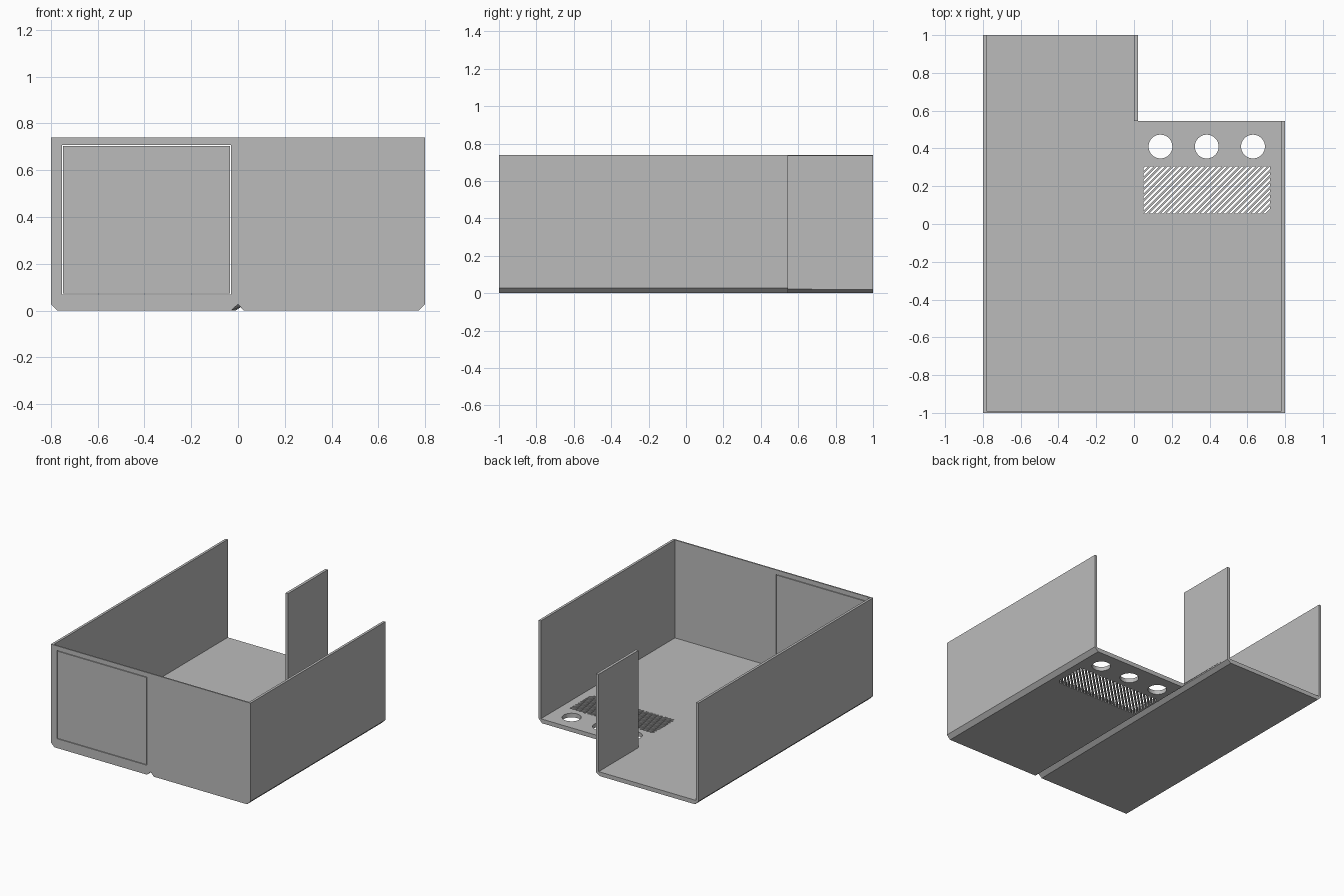
import bpy, bmesh
from mathutils import Matrix, Vector

cube = bpy.data.objects.get("Cube")
if cube:
    bpy.data.objects.remove(cube, do_unlink=True)

grey = bpy.data.materials.new("sheet_grey")
grey.use_nodes = True
grey.diffuse_color = (0.5, 0.5, 0.5, 1)
grey.node_tree.nodes["Principled BSDF"].inputs["Base Color"].default_value = (0.5, 0.5, 0.5, 1)


def finish(name, bm):
    bmesh.ops.recalc_face_normals(bm, faces=bm.faces)
    mesh = bpy.data.meshes.new(name)
    bm.to_mesh(mesh)
    bm.free()
    mesh.materials.append(grey)
    obj = bpy.data.objects.new(name, mesh)
    bpy.context.collection.objects.link(obj)
    return obj


def add_box(bm, x, y, z):
    mid = Vector([sum(r) / 2 for r in (x, y, z)])
    size = Vector([r[1] - r[0] for r in (x, y, z)])
    m = Matrix.Translation(mid) @ Matrix.Diagonal((*size, 1))
    return bmesh.ops.create_cube(bm, size=1, matrix=m)["verts"]


def box(name, x, y, z):
    bm = bmesh.new()
    add_box(bm, x, y, z)
    return finish(name, bm)


def loft(name, y0, y1, front, back=None):
    """Solid between two (x, z) outlines."""
    bm = bmesh.new()
    a = [bm.verts.new((x, y0, z)) for x, z in front]
    b = [bm.verts.new((x, y1, z)) for x, z in back or front]
    bm.faces.new(a)
    bm.faces.new(b[::-1])
    for i in range(len(a)):
        j = (i + 1) % len(a)
        bm.faces.new((a[i], a[j], b[j], b[i]))
    return finish(name, bm)


def cut(obj, cutter):
    cutter.hide_render = True
    mod = obj.modifiers.new("cut", 'BOOLEAN')
    mod.operation, mod.solver, mod.object = 'DIFFERENCE', 'EXACT', cutter
    bpy.context.view_layer.objects.active = obj
    bpy.ops.object.modifier_apply(modifier=mod.name)
    bpy.data.objects.remove(cutter, do_unlink=True)


W, H, T = 0.8, 0.74, 0.03       # half width, height, floor thickness
WALL, BEV = 0.018, 0.028        # side wall thickness, fold bevel
FRONT, INNER, STEP, BACK = -1, -0.99, 0.545, 1


# Underside fold groove drifts slightly towards +x along its length
def groove(y):
    t = (y + 1) / 2
    return (-0.03 + 0.02 * t, 0), (0.02 * t, 0.027 - 0.007 * t), (0.025 + 0.015 * t, 0)


# Floor halves on each side of the groove
def right_outline(y):
    a, peak, _ = groove(y)
    return [(-W, T), (-W, BEV), (-W + BEV, 0), a, peak, (peak[0], T)]


def left_outline(y):
    _, peak, b = groove(y)
    return [(peak[0], T), peak, b, (W - BEV, 0), (W, BEV), (W, T)]


loft("right_floor", INNER, BACK, right_outline(INNER), right_outline(BACK))
left_floor = loft("left_floor", INNER, STEP, left_outline(INNER), left_outline(STEP))

# Side walls and the short inner wall
box("right_wall", (-W, -W + WALL), (INNER, BACK), (T, H))
box("left_wall", (W - WALL, W), (INNER, STEP), (T, H))
box("inner_wall", (0, 0.02), (STEP, BACK), (T, H - 0.005))

# Front wall with bevelled corners, notch and a panel set in a fine gap
front_wall = loft("front_wall", FRONT, INNER,
                  [(-W, H), (-W, BEV), (-W + BEV, 0), *groove(FRONT),
                   (W - BEV, 0), (W, BEV), (W, H)])
cut(front_wall, box("panel_cutter", (-0.752, -0.03), (-1.1, -0.9), (0.068, 0.707)))
gap = 0.004
box("front_panel", (-0.752 + gap, -0.03 - gap), (FRONT, INNER), (0.068 + gap, 0.707 - gap))

# Round connector holes
bm = bmesh.new()
for x in (0.14, 0.385, 0.63):
    bmesh.ops.create_cone(bm, cap_ends=True, segments=40, radius1=0.063, radius2=0.063,
                          depth=0.2, matrix=Matrix.Translation((x, 0.41, 0)))
cut(left_floor, finish("hole_cutter", bm))

# Diagonal vent slots, each a strip of the vent rectangle
X, Y, PITCH = (0.05, 0.72), (0.055, 0.305), 0.03
slots = bmesh.new()
u = X[0] - Y[1] + PITCH / 3
while u < X[1] - Y[0] - PITCH / 2:
    strip = bmesh.new()
    add_box(strip, X, Y, (-0.1, 0.1))
    for offset, side in ((u, -1), (u + PITCH / 2, 1)):
        geom = strip.verts[:] + strip.edges[:] + strip.faces[:]
        bmesh.ops.bisect_plane(strip, geom=geom, plane_co=(offset, 0, 0),
                               plane_no=(side, -side, 0), clear_outer=True)
        bmesh.ops.holes_fill(strip, edges=[e for e in strip.edges if e.is_boundary])
    bmesh.ops.recalc_face_normals(strip, faces=strip.faces)
    piece = bpy.data.meshes.new("strip")
    strip.to_mesh(piece)
    strip.free()
    slots.from_mesh(piece)
    bpy.data.meshes.remove(piece)
    u += PITCH
cut(left_floor, finish("vent_cutter", slots))
